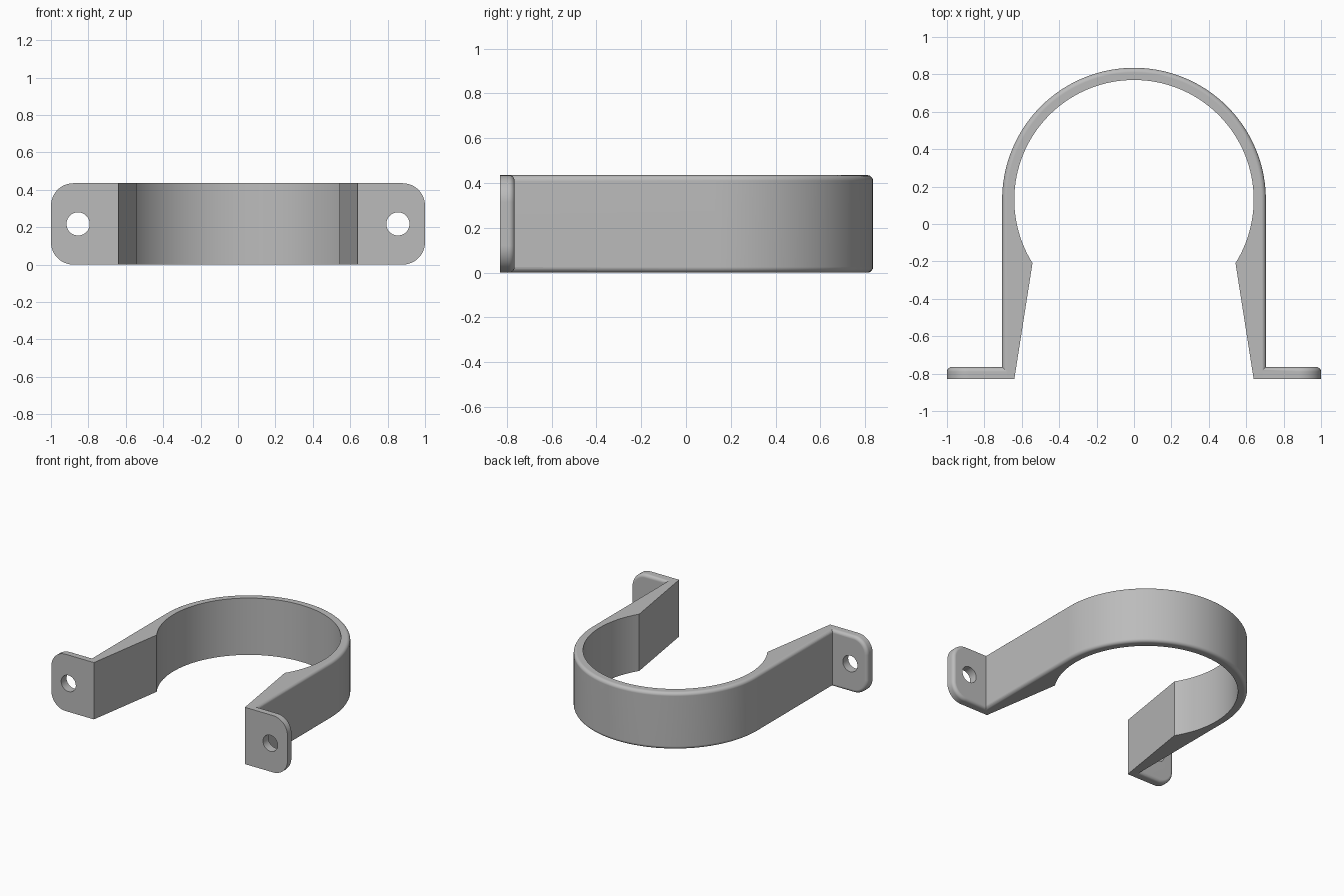
import bpy, bmesh, math
from mathutils import Matrix, Vector

cube = bpy.data.objects.get("Cube")
if cube:
    bpy.data.objects.remove(cube, do_unlink=True)

HEIGHT = 0.435
CENTRE_Y = 0.13
R_OUT, R_IN = 0.705, 0.64
FRONT, FLANGE_BACK = -0.83, -0.765
FILLET = 0.025

grey = bpy.data.materials.new("plain grey")
grey.use_nodes = True
grey.diffuse_color = (0.5, 0.5, 0.5, 1)
grey.node_tree.nodes["Principled BSDF"].inputs["Base Color"].default_value = (0.5, 0.5, 0.5, 1)


def arc(cx, cy, r, start, end, n):
    angles = [math.radians(start + (end - start) * i / n) for i in range(n + 1)]
    return [(cx + r * math.cos(a), cy + r * math.sin(a)) for a in angles]


def finish(bm, name):
    bmesh.ops.recalc_face_normals(bm, faces=bm.faces)
    mesh = bpy.data.meshes.new(name)
    bm.to_mesh(mesh)
    bm.free()
    mesh.materials.append(grey)
    obj = bpy.data.objects.new(name, mesh)
    bpy.context.collection.objects.link(obj)
    return obj


def prism(name, points, direction, rounded):
    """Extrude a closed outline, then round the edges picked by the rule."""
    bm = bmesh.new()
    face = bm.faces.new([bm.verts.new(p) for p in points])
    moved = bmesh.ops.extrude_face_region(bm, geom=[face], use_keep_orig=True)["geom"]
    verts = [g for g in moved if isinstance(g, bmesh.types.BMVert)]
    bmesh.ops.translate(bm, verts=verts, vec=direction)
    bmesh.ops.recalc_face_normals(bm, faces=bm.faces)
    edges = [e for e in bm.edges if rounded(e.verts[0].co, e.verts[1].co)]
    bmesh.ops.bevel(bm, geom=edges, offset=FILLET, segments=5, profile=0.5, affect='EDGES')
    return finish(bm, name)


# Strap: round outside, gripping arc and tapered legs inside
def on_outside(p):
    return abs(p.x) > 0.7 or (p.y > CENTRE_Y and math.hypot(p.x, p.y - CENTRE_Y) > 0.68)


outline = [(R_OUT, FRONT)] + arc(0, CENTRE_Y, R_OUT, 0, 180, 72) + [(-R_OUT, FRONT), (-R_IN, FRONT)]
outline += arc(0, CENTRE_Y, R_IN, 212, -32, 90) + [(R_IN, FRONT)]
clip = prism("pipe_clip", [(x, y, 0) for x, y in outline], Vector((0, 0, HEIGHT)),
             lambda a, b: abs(a.z - b.z) < 1e-5 and on_outside(a) and on_outside(b))

# Mounting flanges with screw holes
R_CORNER, ROOT = 0.12, 0.67
helpers = []
for side, label in ((1, "left"), (-1, "right")):
    shape = [(ROOT, 0)] + arc(1 - R_CORNER, R_CORNER, R_CORNER, -90, 0, 12)
    shape += arc(1 - R_CORNER, HEIGHT - R_CORNER, R_CORNER, 0, 90, 12) + [(ROOT, HEIGHT)]
    flange = prism(label + "_flange", [(side * x, FRONT, z) for x, z in shape],
                   Vector((0, FLANGE_BACK - FRONT, 0)),
                   lambda a, b: min(a.y, b.y) > FLANGE_BACK - 1e-4
                   and max(abs(a.x), abs(b.x)) > ROOT + 1e-4)
    bm = bmesh.new()
    place = Matrix.Translation((side * 0.855, FRONT, HEIGHT / 2)) @ Matrix.Rotation(math.pi / 2, 4, 'X')
    bmesh.ops.create_cone(bm, cap_ends=True, segments=40, radius1=0.062, radius2=0.062,
                          depth=0.4, matrix=place)
    hole = finish(bm, label + "_screw_hole")
    for tool, mode in ((flange, 'UNION'), (hole, 'DIFFERENCE')):
        tool.hide_render = True
        helpers.append(tool)
        mod = clip.modifiers.new(tool.name, 'BOOLEAN')
        mod.object, mod.operation, mod.solver = tool, mode, 'EXACT'

# Join into one solid and shade
bpy.ops.object.select_all(action='DESELECT')
bpy.context.view_layer.objects.active = clip
clip.select_set(True)
for name in [m.name for m in clip.modifiers]:
    bpy.ops.object.modifier_apply(modifier=name)
for tool in helpers:
    bpy.data.objects.remove(tool, do_unlink=True)
bpy.ops.object.shade_smooth_by_angle(angle=math.radians(30))
weighted = clip.modifiers.new("Even shading", 'WEIGHTED_NORMAL')
weighted.keep_sharp = True
